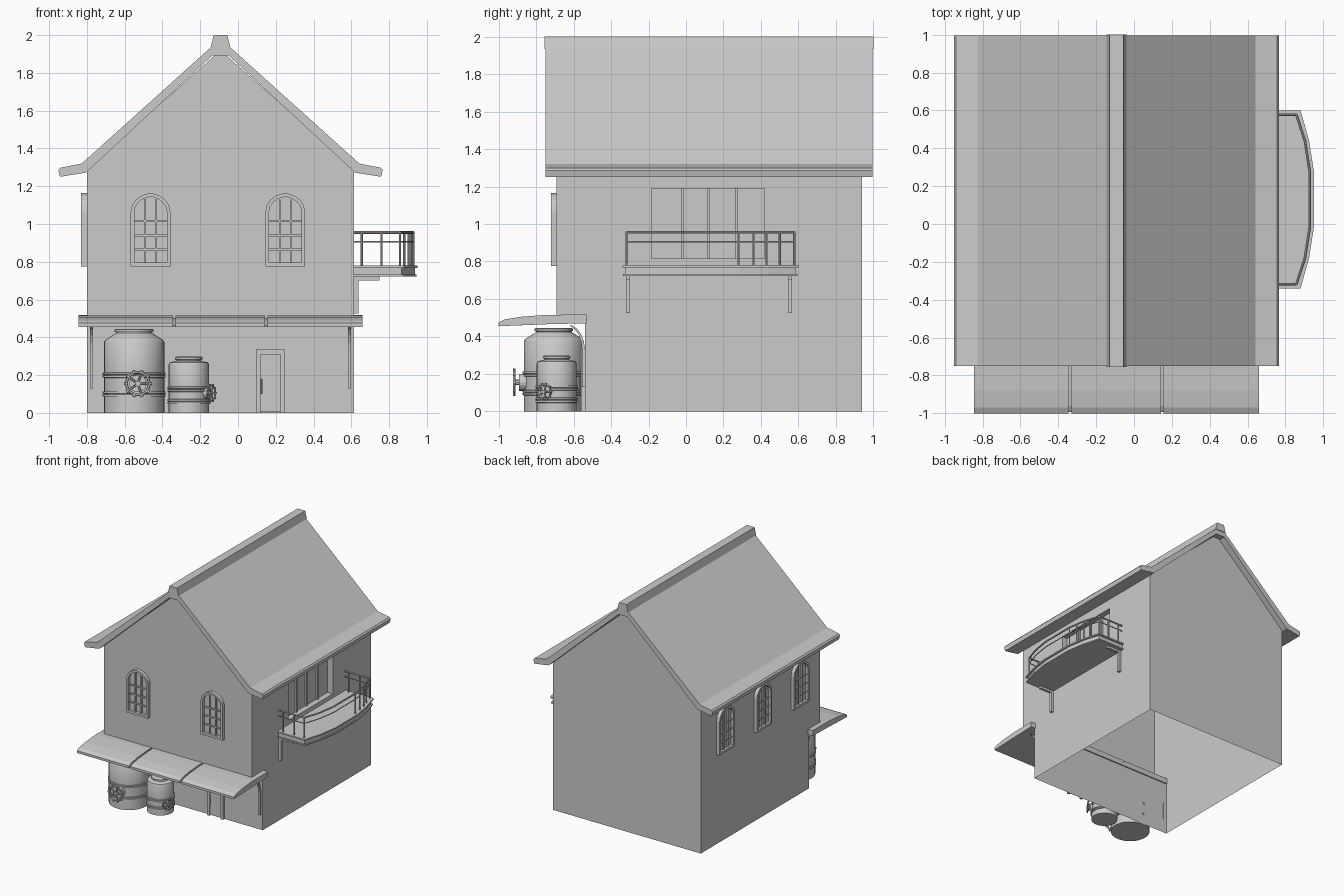
import bpy, bmesh
from math import pi, cos, sin
from mathutils import Vector, Matrix

if "Cube" in bpy.data.objects:
    bpy.data.objects.remove(bpy.data.objects["Cube"])


def finish(bm, name, smooth=False):
    bmesh.ops.recalc_face_normals(bm, faces=bm.faces)
    me = bpy.data.meshes.new(name)
    bm.to_mesh(me)
    bm.free()
    ob = bpy.data.objects.new(name, me)
    bpy.context.collection.objects.link(ob)
    if smooth:
        bpy.ops.object.select_all(action='DESELECT')
        ob.select_set(True)
        bpy.context.view_layer.objects.active = ob
        bpy.ops.object.shade_smooth_by_angle(angle=0.6)
    return ob


def prism(bm, pts, axis, a, b):
    """Extrude a 2D profile along an axis from a to b."""
    place = {'X': lambda p, t: (t, p[0], p[1]),
             'Y': lambda p, t: (p[0], t, p[1]),
             'Z': lambda p, t: (p[0], p[1], t)}[axis]
    lo = [bm.verts.new(place(p, a)) for p in pts]
    hi = [bm.verts.new(place(p, b)) for p in pts]
    bm.faces.new(lo)
    bm.faces.new(hi)
    for i in range(len(pts)):
        j = (i + 1) % len(pts)
        bm.faces.new((lo[i], lo[j], hi[j], hi[i]))


def box(bm, x0, x1, y0, y1, z0, z1):
    prism(bm, [(x0, y0), (x1, y0), (x1, y1), (x0, y1)], 'Z', z0, z1)


def bar(bm, p, q, r, n=8):
    p, q = Vector(p), Vector(q)
    d = q - p
    m = Matrix.Translation((p + q) / 2) @ d.to_track_quat('Z', 'Y').to_matrix().to_4x4()
    bmesh.ops.create_cone(bm, cap_ends=True, segments=n, radius1=r, radius2=r, depth=d.length, matrix=m)


def lathe(bm, prof, x, y, n=32):
    rings = [[bm.verts.new((x + r * cos(2 * pi * i / n), y + r * sin(2 * pi * i / n), z))
              for i in range(n)] for r, z in prof]
    for A, B in zip(rings, rings[1:]):
        for i in range(n):
            j = (i + 1) % n
            bm.faces.new((A[i], A[j], B[j], B[i]))
    bm.faces.new(rings[0])
    bm.faces.new(rings[-1])


C = -0.0925  # ridge axis


# House body: gabled upper storey overhanging the ground floor, open below
bm = bmesh.new()
xs, side = (-0.80, 0.615), [(-0.54, 0), (-0.54, 0.5), (-0.69, 0.5), (-0.69, 1.29), (0.94, 1.29), (0.94, 0)]
L, R = [[bm.verts.new((x, y, z)) for y, z in side] for x in xs]
bm.faces.new(L)
bm.faces.new(R)
f, b = bm.verts.new((C, -0.69, 1.92)), bm.verts.new((C, 0.94, 1.92))
for i in (0, 1, 5):
    j = (i + 1) % 6
    bm.faces.new((L[i], L[j], R[j], R[i]))
bm.faces.new((L[2], L[3], f, R[3], R[2]))
bm.faces.new((L[5], L[4], b, R[4], R[5]))
bm.faces.new((L[3], L[4], b, f))
bm.faces.new((R[3], R[4], b, f))
body = finish(bm, "house_walls")

# Recess for the balcony doors, then open the underside
bm = bmesh.new()
box(bm, 0.565, 0.7, -0.185, 0.42, 0.815, 1.19)
cut = finish(bm, "recess_cutter")
cut.hide_render = True
mod = body.modifiers.new("recess", 'BOOLEAN')
mod.operation, mod.solver, mod.object = 'DIFFERENCE', 'EXACT', cut
bpy.context.view_layer.objects.active = body
bpy.ops.object.modifier_apply(modifier="recess")
bpy.data.objects.remove(cut)
bm = bmesh.new()
bm.from_mesh(body.data)
bmesh.ops.delete(bm, geom=[q for q in bm.faces if all(v.co.z < 0.001 for v in q.verts)], context='FACES_ONLY')
bm.to_mesh(body.data)
bm.free()

# Balcony door panels
bm = bmesh.new()
edges = [-0.185, -0.02, 0.12, 0.27, 0.42]
for a, c in zip(edges, edges[1:]):
    box(bm, 0.56, 0.57, a + 0.015, c - 0.015, 0.83, 1.175)
for y in edges[1:-1]:
    box(bm, 0.56, 0.58, y - 0.008, y + 0.008, 0.815, 1.19)
finish(bm, "balcony_doors")

# Roof with flared eaves, and ridge cap
outer = [(0.046, 1.94), (0.735, 1.32), (0.848, 1.298), (0.859, 1.285), (0.85, 1.25)]
inner = [(0.712, 1.272), (0.042, 1.893)]
half = outer + inner
bm = bmesh.new()
prism(bm, [(C + x, z) for x, z in half] + [(C - x, z) for x, z in half[::-1]], 'Y', -0.75, 0.995)
finish(bm, "roof")
bm = bmesh.new()
prism(bm, [(C - .052, 1.935), (C + .052, 1.935), (C + .036, 2.0), (C - .036, 2.0)], 'Y', -0.755, 1.0)
finish(bm, "ridge_cap")

# Arched windows: frame ring, pane, glazing bars
def arch(w, z0, spring, top):
    h = top - spring
    r = [(w, z0), (w, spring), (.93 * w, spring + .35 * h), (.75 * w, spring + .62 * h), (.45 * w, spring + .86 * h)]
    return r + [(0, top)] + [(-x, z) for x, z in r[::-1]]


bm = bmesh.new()
O, I = arch(.105, .775, 1.065, 1.165), arch(.086, .795, 1.065, 1.145)
vo, vi = [[[bm.verts.new((x, y, z)) for x, z in P] for y in (0.0, -0.03)] for P in (O, I)]
n = len(O)
for i in range(n):
    j = (i + 1) % n
    for A, B in ((vo[0], vo[1]), (vi[0], vi[1]), (vo[1], vi[1])):
        bm.faces.new((A[i], A[j], B[j], B[i]))
prism(bm, I, 'Y', 0.0, -0.006)
for x, t in ((-.029, 1.13), (.029, 1.13)):
    box(bm, x - .005, x + .005, -.018, -.004, .795, t)
for z in (.865, .94, 1.015):
    box(bm, -.086, .086, -.018, -.004, z - .005, z + .005)
win = finish(bm, "arched_window")
spots = [(-0.463, -0.69, 0), (0.25, -0.69, 0)] + [(-0.80, y, -pi / 2) for y in (.62, .11, -.40)]
for k, (x, y, rot) in enumerate(spots):
    ob = win if k == 0 else win.copy()
    if k:
        bpy.context.collection.objects.link(ob)
    ob.location, ob.rotation_euler = (x, y, 0), (0, 0, rot)

# Front door with frame and handle
bm = bmesh.new()
box(bm, .095, .118, -.56, -.54, 0, .335)
box(bm, .225, .248, -.56, -.54, 0, .335)
box(bm, .118, .225, -.56, -.54, .31, .335)
box(bm, .118, .225, -.55, -.54, .006, .31)
bar(bm, (.127, -.565, .1), (.127, -.565, .18), .004)
finish(bm, "front_door")

# Awning in three panels with sunken joints
sect = [(-1.0, .455), (-1.0, .475), (-.97, .49), (-.88, .505), (-.75, .515), (-.53, .517), (-.53, .47), (-.75, .465)]
bm = bmesh.new()
for a, c in ((-.845, -.345), (-.33, .142), (.157, .66)):
    prism(bm, sect, 'X', a, c)
for x in (-.3375, .1495):
    prism(bm, [(y * .98 - .012, z - (.012 if z > .472 else 0)) for y, z in sect], 'X', x - .008, x + .008)
finish(bm, "awning")

# Curved awning brackets
bm = bmesh.new()
arc = [(-.65 + .095 * sin(t * pi / 10), .33 + .135 * cos(t * pi / 10)) for t in range(1, 6)]
arc2 = [(y + .015, z) for y, z in arc]
for x in (-.775, .59):
    prism(bm, arc + [(-.555, .13), (-.538, .13)] + arc2[::-1], 'X', x - .008, x + .008)
finish(bm, "awning_brackets")

# Balcony slab with lips top and bottom
def outline(d):
    e = [(.61, .47 - d), (.88 - d, .47 - d), (.925 - d, .31), (.95 - d, .15)]
    return [(x, .13 + v) for x, v in e] + [(x, .13 - v) for x, v in e[::-1]]


bm = bmesh.new()
for d, a, c in ((0, .768, .78), (.014, .732, .768), (.004, .722, .732)):
    prism(bm, outline(d), 'Z', a, c)
finish(bm, "balcony_deck")

# Balcony railing
bm = bmesh.new()
path = outline(.022)
for z, r in ((.955, .007), (.905, .004)):
    for p, q in zip(path, path[1:]):
        bar(bm, (*p, z), (*q, z), r)
posts = [(x, .13 + s * .448) for s in (1, -1) for x in (.655, .76, .858)]
posts += [(.88, .50), (.903, .43), (.915, .36), (.928, .28)]
for x, y in posts:
    bar(bm, (x, y, .775), (x, y, .955), .006)
finish(bm, "balcony_railing", True)

# Balcony brackets
bm = bmesh.new()
for y in (-.31, .555):
    box(bm, .612, .638, y - .011, y + .011, .525, .725)
    box(bm, .612, .75, y - .011, y + .011, .702, .725)
finish(bm, "balcony_brackets")

# Barrels with hoops, shoulders and lids
def barrel(name, x, y, r, h, top, neck, hoops):
    prof = [(r, 0)]
    for z in hoops:
        prof += [(r, z - .014), (r + .007, z - .012), (r + .007, z - .003), (r, z),
                 (r + .007, z + .003), (r + .007, z + .012), (r, z + .014)]
    prof += [(r, h), (r * .95, h + .012), (neck, top - .022), (neck, top - .018),
             (neck + .008, top - .016), (neck + .008, top - .004), (neck, top)]
    bm = bmesh.new()
    lathe(bm, prof, x, y)
    finish(bm, name, True)


barrel("large_barrel", -.55, -.705, .16, .375, .445, .095, (.1, .2))
barrel("small_barrel", -.26, -.69, .107, .255, .298, .065, (.06, .125))

# Valve wheels: local -y points outward
def valve(name, x, y, z, rot, r, reach):
    bm = bmesh.new()
    bar(bm, (0, .04, 0), (0, -reach * .55, 0), r * .6, 16)
    bar(bm, (0, 0, 0), (0, -reach - .006, 0), r * .2)
    for i in range(10):
        p, q = [(r * .82 * cos(t * pi / 5), -reach, r * .82 * sin(t * pi / 5)) for t in (i, i + 1)]
        bar(bm, p, q, r * .1, 6)
        if i % 2 == 0:
            bar(bm, (0, -reach, 0), Vector(p) * 1.0 + Vector((0, 0.0001, 0)), r * .07, 6)
        bar(bm, p, (p[0] * 1.2, p[1], p[2] * 1.2), r * .11, 6)
    ob = finish(bm, name)
    ob.location, ob.rotation_euler = (x, y, z), (0, 0, rot)


valve("large_valve", -.53, -.86, .155, 0, .076, .056)
valve("small_valve", -.168, -.742, .105, pi / 3, .05, .032)
